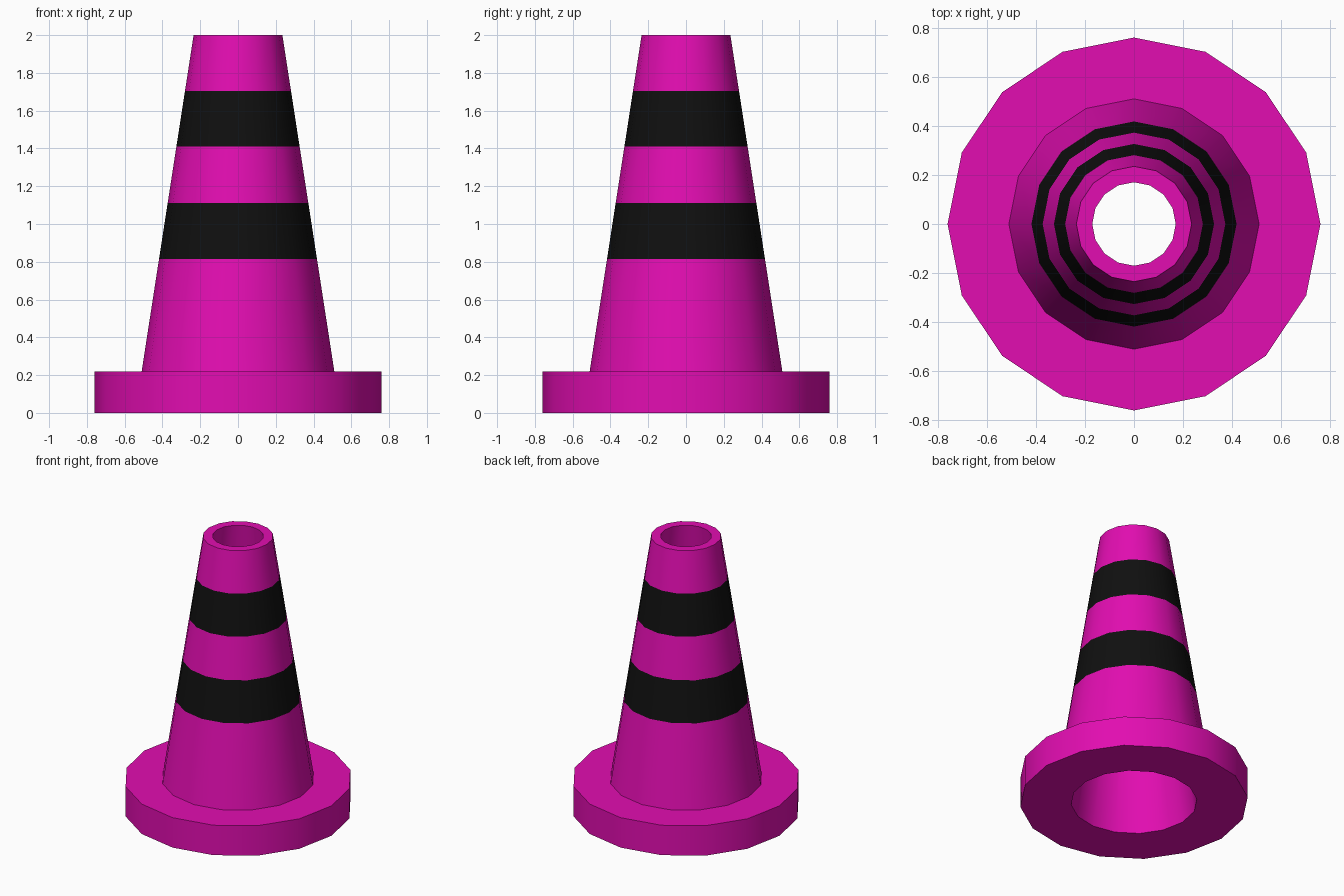
import bpy
import math

SIDES = 16

# Remove the default cube
cube = bpy.data.objects.get("Cube")
if cube:
    bpy.data.objects.remove(cube, do_unlink=True)


def make_material(name, color):
    mat = bpy.data.materials.new(name)
    mat.use_nodes = True
    mat.diffuse_color = color
    bsdf = mat.node_tree.nodes["Principled BSDF"]
    bsdf.inputs["Base Color"].default_value = color
    bsdf.inputs["Roughness"].default_value = 0.6
    return mat


magenta = make_material("magenta plastic", (0.76, 0.004, 0.44, 1))
black = make_material("black band", (0.005, 0.005, 0.005, 1))


def lathe(name, profile, dark_segments=()):
    """Revolve a (radius, height) profile; chosen segments become black."""
    verts = [(r * math.cos(math.tau * j / SIDES), r * math.sin(math.tau * j / SIDES), z)
             for r, z in profile for j in range(SIDES)]
    faces, slots = [], []
    for i in range(len(profile) - 1):
        for j in range(SIDES):
            k = (j + 1) % SIDES
            a, b = i * SIDES, (i + 1) * SIDES
            faces.append((a + j, a + k, b + k, b + j))
            slots.append(1 if i in dark_segments else 0)
    mesh = bpy.data.meshes.new(name)
    mesh.from_pydata(verts, [], faces)
    mesh.materials.append(magenta)
    mesh.materials.append(black)
    mesh.polygons.foreach_set("material_index", slots)
    mesh.update()
    obj = bpy.data.objects.new(name, mesh)
    bpy.context.collection.objects.link(obj)
    bpy.ops.object.select_all(action="DESELECT")
    obj.select_set(True)
    bpy.context.view_layer.objects.active = obj
    bpy.ops.object.shade_smooth_by_angle(angle=math.radians(30))
    return obj


# Main dimensions
BASE_R, BASE_TOP, HEIGHT = 0.76, 0.22, 2.0
CONE_R, TIP_R = 0.51, 0.235
HOLE_BOTTOM_R, HOLE_TOP_R = 0.42, 0.17

# Thick base ring, open where the cone and its hollow meet it
lathe("base_ring", [(HOLE_BOTTOM_R, 0), (BASE_R, 0), (BASE_R, BASE_TOP), (CONE_R, BASE_TOP)])

# Tapered body split at the band edges, then over the rim and down the hollow
levels = [BASE_TOP, 0.815, 1.11, 1.41, 1.705, HEIGHT]
outer = [(CONE_R + (TIP_R - CONE_R) * (z - BASE_TOP) / (HEIGHT - BASE_TOP), z) for z in levels]
lathe("cone_body", outer + [(HOLE_TOP_R, HEIGHT), (HOLE_BOTTOM_R, 0)], dark_segments=(1, 3))
